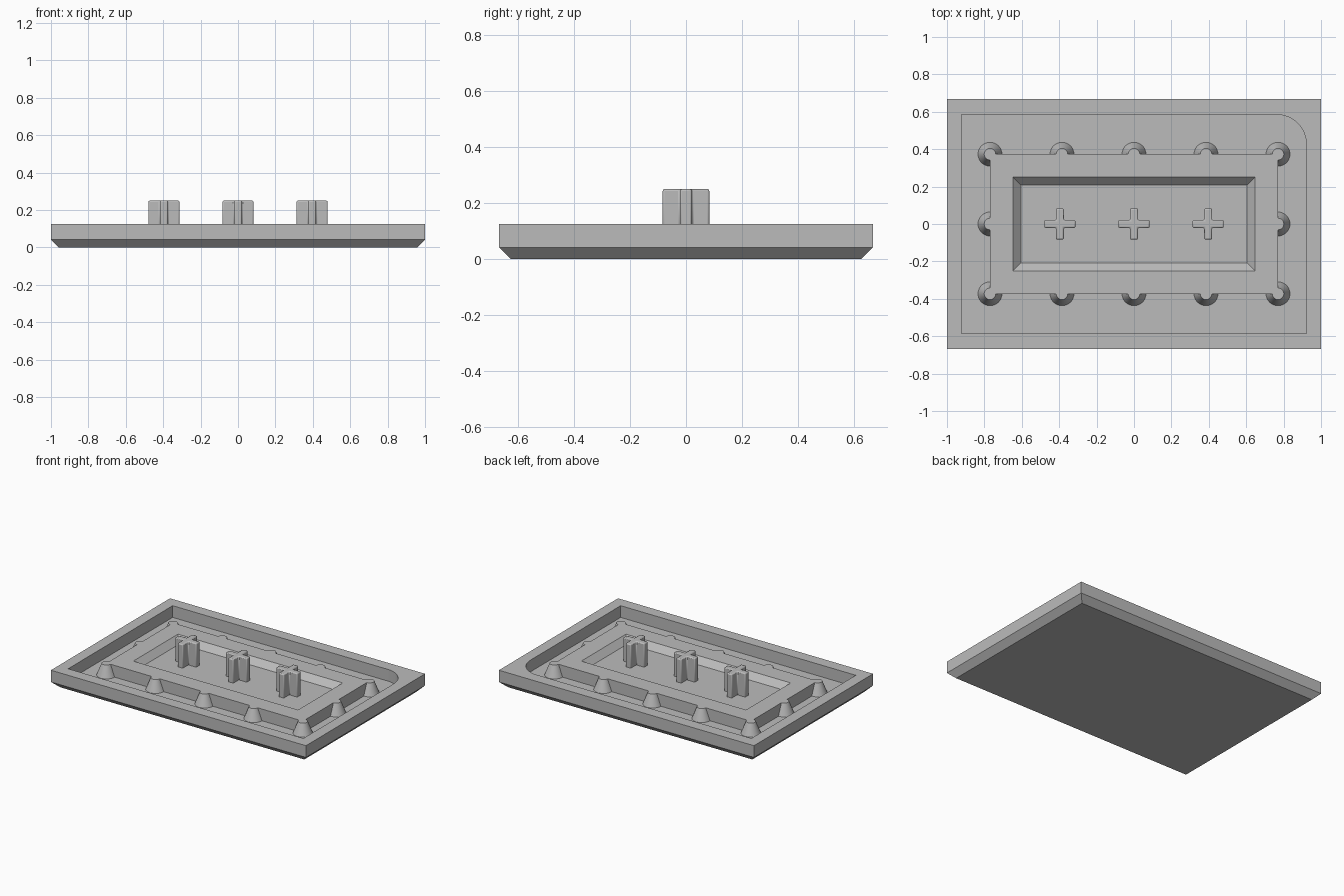
import bpy
import bmesh
from math import sin, cos, pi, radians

if "Cube" in bpy.data.objects:
    bpy.data.objects.remove(bpy.data.objects["Cube"], do_unlink=True)

RIM, FLOOR, RECESS = 0.125, 0.042, 0.083   # main surface heights
PLATE_X, PLATE_Y = 0.77, 0.373             # raised platform half sizes

grey = bpy.data.materials.new("plain grey")
grey.use_nodes = True
grey.diffuse_color = (0.5, 0.5, 0.5, 1)
grey.node_tree.nodes["Principled BSDF"].inputs["Base Color"].default_value = (0.5, 0.5, 0.5, 1)


def loft(name, rings):
    """Closed solid through (outline, z) rings with equal point counts."""
    bm = bmesh.new()
    loops = [[bm.verts.new((x, y, z)) for x, y in pts] for pts, z in rings]
    for a, b in zip(loops, loops[1:]):
        for i in range(len(a)):
            j = (i + 1) % len(a)
            bm.faces.new((a[i], a[j], b[j], b[i]))
    bm.faces.new(loops[0][::-1])
    bm.faces.new(loops[-1])
    bmesh.ops.recalc_face_normals(bm, faces=bm.faces)
    mesh = bpy.data.meshes.new(name)
    bm.to_mesh(mesh)
    bm.free()
    mesh.materials.append(grey)
    obj = bpy.data.objects.new(name, mesh)
    bpy.context.collection.objects.link(obj)
    return obj


def rect(x, y):
    return [(-x, -y), (x, -y), (x, y), (-x, y)]


def circle(cx, cy, r, n=32):
    return [(cx + r * cos(2 * pi * i / n), cy + r * sin(2 * pi * i / n)) for i in range(n)]


def activate(obj):
    bpy.ops.object.select_all(action='DESELECT')
    obj.select_set(True)
    bpy.context.view_layer.objects.active = obj


def combine(target, tool, operation):
    """Apply a boolean and discard the tool."""
    mod = target.modifiers.new("bool", 'BOOLEAN')
    mod.operation, mod.solver, mod.object = operation, 'EXACT', tool
    activate(target)
    bpy.ops.object.modifier_apply(modifier=mod.name)
    bpy.data.objects.remove(tool, do_unlink=True)


def smooth(obj):
    activate(obj)
    bpy.ops.object.shade_smooth_by_angle(angle=radians(30))


# Tray with chamfered underside
tray = loft("tray", [(rect(0.958, 0.625), 0), (rect(1, 0.667), 0.042), (rect(1, 0.667), RIM)])

# Pocket with one rounded corner
px, py, r = 0.922, 0.585, 0.16
outline = [(-px, -py), (px, -py)]
outline += [(px - r + r * cos(a), py - r + r * sin(a)) for a in (pi / 2 * i / 12 for i in range(13))]
outline += [(-px, py)]
combine(tray, loft("pocket_cutter", [(outline, FLOOR), (outline, 0.3)]), 'DIFFERENCE')
smooth(tray)

# Raised platform with tapered studs around its edge
platform = loft("platform", [(rect(PLATE_X, PLATE_Y), FLOOR), (rect(PLATE_X, PLATE_Y), RIM)])
spots = [(i * PLATE_X / 2, s * PLATE_Y) for i in range(-2, 3) for s in (-1, 1)]
spots += [(-PLATE_X, 0), (PLATE_X, 0)]
for x, y in spots:
    stud = loft("stud", [(circle(x, y, 0.064), FLOOR), (circle(x, y, 0.031), RIM)])
    combine(platform, stud, 'UNION')

# Sloped recess in the platform, its walls continued above the surface
recess = loft("recess_cutter", [(rect(0.604, 0.208), RECESS), (rect(0.646, 0.25), RIM),
                                (rect(0.688, 0.292), RIM + 0.042)])
combine(platform, recess, 'DIFFERENCE')
smooth(platform)

# Three cross posts with softened edges
A, W = 0.083, 0.021
for label, cx in (("right", -0.396), ("middle", 0), ("left", 0.396)):
    arm = [(W, -A), (W, -W), (A, -W)]
    cross = []
    for k in range(4):
        c, s = round(cos(k * pi / 2)), round(sin(k * pi / 2))
        cross += [(cx + x * c - y * s, x * s + y * c) for x, y in arm]
    post = loft("cross_post_" + label, [(cross, RECESS - 0.01), (cross, 0.25)])
    mod = post.modifiers.new("soft edges", 'BEVEL')
    mod.width, mod.segments = 0.007, 2
    smooth(post)
